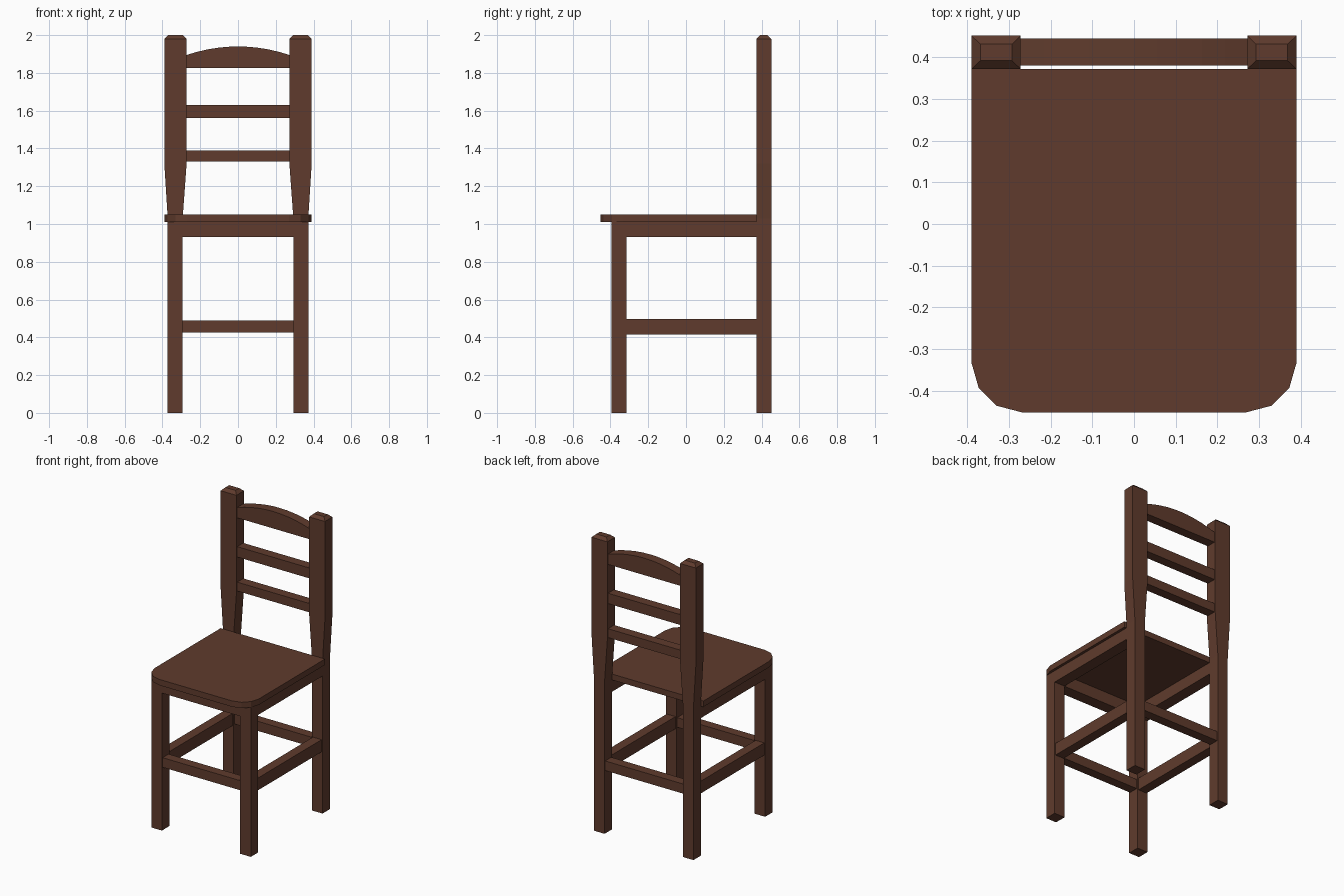
import bpy, bmesh, math

if "Cube" in bpy.data.objects:
    bpy.data.objects.remove(bpy.data.objects["Cube"])

wood = bpy.data.materials.new("dark brown wood")
wood.diffuse_color = (0.115, 0.044, 0.026, 1)
wood.use_nodes = True
wood.node_tree.nodes["Principled BSDF"].inputs["Base Color"].default_value = wood.diffuse_color


def finish(name, bm):
    bmesh.ops.recalc_face_normals(bm, faces=bm.faces)
    me = bpy.data.meshes.new(name)
    bm.to_mesh(me)
    bm.free()
    me.materials.append(wood)
    ob = bpy.data.objects.new(name, me)
    bpy.context.collection.objects.link(ob)
    return ob


def loft(name, rings):
    """Skin a stack of equal-length vertex rings and cap both ends."""
    bm = bmesh.new()
    vs = [[bm.verts.new(p) for p in r] for r in rings]
    n = len(vs[0])
    for a, b in zip(vs, vs[1:]):
        for i in range(n):
            j = (i + 1) % n
            bm.faces.new((a[i], a[j], b[j], b[i]))
    bm.faces.new(vs[0][::-1])
    bm.faces.new(vs[-1])
    return finish(name, bm)


def rect(x0, x1, y0, y1, z):
    return [(x0, y0, z), (x1, y0, z), (x1, y1, z), (x0, y1, z)]


def box(name, x0, x1, y0, y1, z0, z1):
    return loft(name, [rect(x0, x1, y0, y1, z) for z in (z0, z1)])


# seat with faceted rounded front corners
corner = [(0.27, -0.452), (0.331, -0.436), (0.373, -0.393), (0.39, -0.334)]
outline = corner + [(0.39, 0.372), (-0.39, 0.372)] + [(-x, y) for x, y in corner[::-1]]
loft("seat", [[(x, y, z) for x, y in outline] for z in (1.01, 1.05)])

# legs, side aprons and side stretchers, both sides
for s, side in ((1, "right"), (-1, "left")):
    def span(a, b):
        return sorted((s * a, s * b))
    box("front_leg_" + side, *span(0.293, 0.372), -0.395, -0.315, 0, 1.01)
    box("side_apron_" + side, *span(0.293, 0.372), -0.315, 0.372, 0.93, 1.01)
    box("side_stretcher_" + side, *span(0.30, 0.365), -0.315, 0.372, 0.415, 0.498)
    # back post: straight leg, widening above the seat, chamfered top
    levels = [(0, 0.293, 0.372, 0), (1.03, 0.293, 0.372, 0), (1.32, 0.272, 0.39, 0),
              (1.98, 0.272, 0.39, 0), (2.0, 0.293, 0.369, 0.02)]
    loft("back_post_" + side,
         [rect(*span(a, b), 0.372 + d, 0.452 - d, z) for z, a, b, d in levels])

# front apron and front / back stretchers
box("front_apron", -0.293, 0.293, -0.395, -0.315, 0.93, 1.01)
box("front_stretcher", -0.293, 0.293, -0.387, -0.323, 0.425, 0.49)
box("back_stretcher", -0.293, 0.293, 0.38, 0.445, 0.425, 0.49)

# back slats
box("lower_slat", -0.274, 0.274, 0.38, 0.445, 1.33, 1.39)
box("middle_slat", -0.274, 0.274, 0.38, 0.445, 1.56, 1.63)

# arched top rail
xs = [-0.272 + 0.544 * i / 10 for i in range(11)]
arch = [(x, 1.94 - 0.045 * (x / 0.272) ** 2) for x in xs]
profile = [(0.272, 1.825), (-0.272, 1.825)] + arch
loft("top_rail", [[(x, y, z) for x, z in profile] for y in (0.38, 0.445)])
